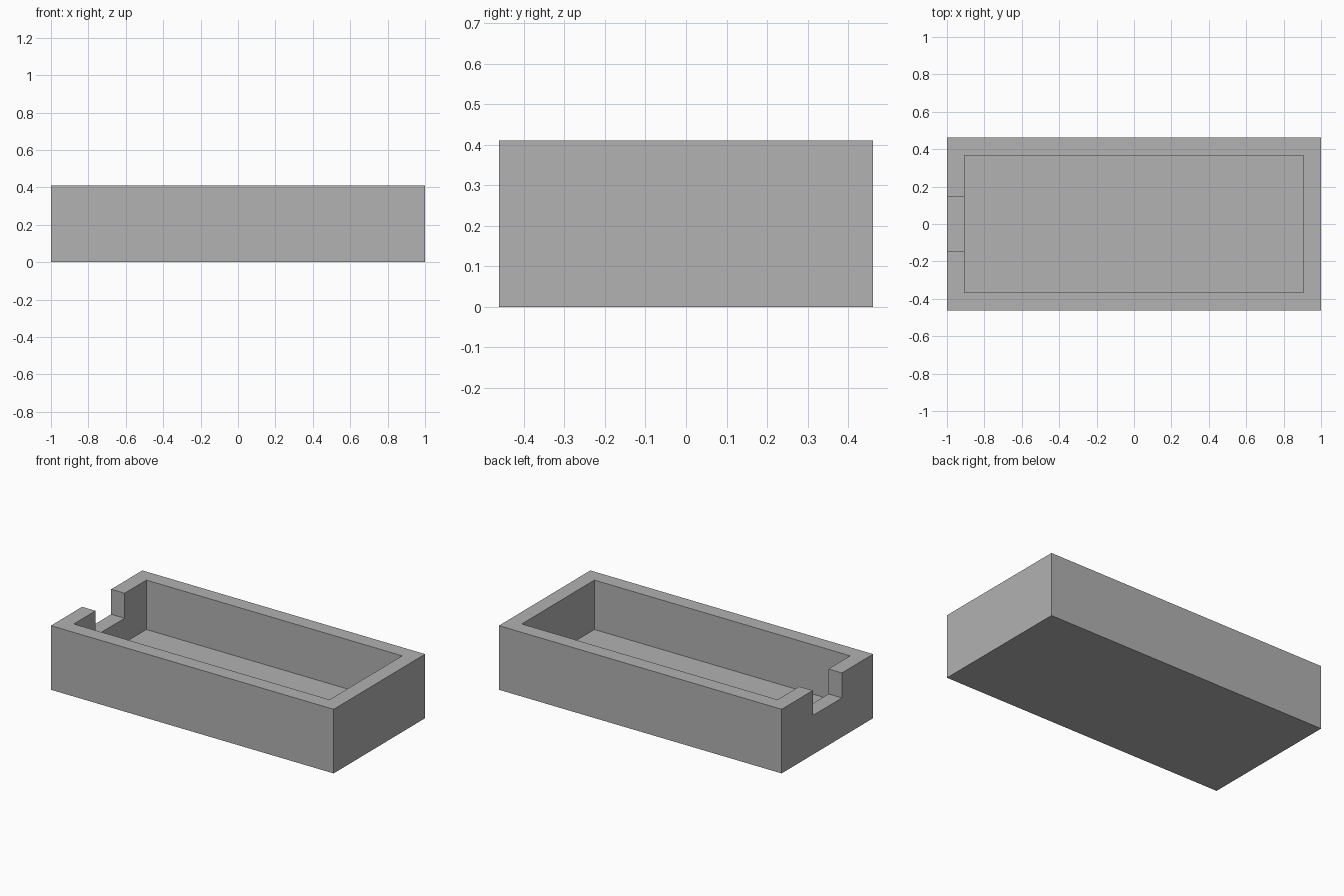
import bpy

default_cube = bpy.data.objects.get("Cube")
if default_cube:
    bpy.data.objects.remove(default_cube, do_unlink=True)

# Overall sizes
LENGTH, WIDTH, HEIGHT = 2.0, 0.924, 0.41
WALL, FLOOR = 0.095, 0.094
NOTCH_WIDTH, NOTCH_BOTTOM = 0.294, 0.25
CLEAR = 0.1  # how far the cutters reach past the surface

grey = bpy.data.materials.new("plain grey")
grey.use_nodes = True
colour = (0.445, 0.445, 0.445, 1)
grey.diffuse_color = colour
grey.node_tree.nodes["Principled BSDF"].inputs["Base Color"].default_value = colour


def box(name, low, high):
    """Axis-aligned box between two opposite corners."""
    centre = [(a + b) / 2 for a, b in zip(low, high)]
    bpy.ops.mesh.primitive_cube_add(size=1, location=centre)
    obj = bpy.context.object
    obj.name = name
    obj.scale = [b - a for a, b in zip(low, high)]
    bpy.ops.object.transform_apply(location=False, rotation=False, scale=True)
    obj.data.materials.append(grey)
    return obj


def cut(target, cutter):
    """Subtract a hidden cutter from the target."""
    mod = target.modifiers.new(cutter.name, "BOOLEAN")
    mod.operation = "DIFFERENCE"
    mod.solver = "EXACT"
    mod.object = cutter
    cutter.hide_render = True
    cutter.display_type = "WIRE"
    cutter.hide_set(True)


# Open tray
x, y = LENGTH / 2, WIDTH / 2
tray = box("tray", (-x, -y, 0), (x, y, HEIGHT))

# Rectangular cavity, leaving the walls and floor
cavity = box("cavity_cutter", (-x + WALL, -y + WALL, FLOOR),
             (x - WALL, y - WALL, HEIGHT + CLEAR))
cut(tray, cavity)

# Notch through the middle of the right end wall
n = NOTCH_WIDTH / 2
notch = box("notch_cutter", (-x - CLEAR, -n, NOTCH_BOTTOM),
            (-x + WALL + CLEAR, n, HEIGHT + CLEAR))
cut(tray, notch)
